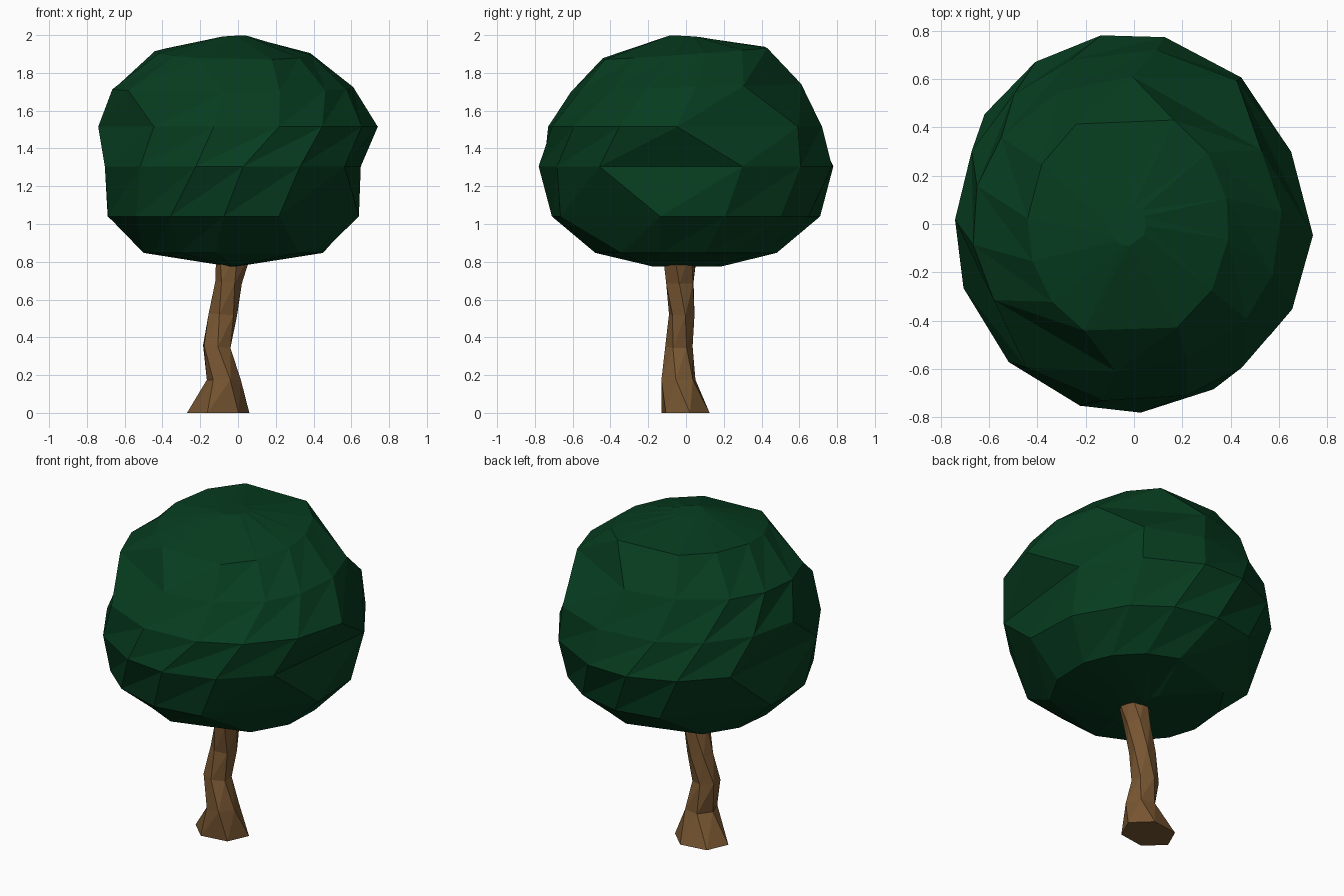
import bpy, bmesh, math

if "Cube" in bpy.data.objects:
    bpy.data.objects.remove(bpy.data.objects["Cube"])


def material(name, rgb):
    m = bpy.data.materials.new(name)
    m.diffuse_color = (*rgb, 1)
    m.use_nodes = True
    m.node_tree.nodes["Principled BSDF"].inputs["Base Color"].default_value = m.diffuse_color
    return m


def ring(bm, angles, turn, z, x0, x1, y0, y1, sx=0, sy=0):
    """Section turned and fitted to the extents, optionally sloped along x and y."""
    a = [math.radians(t + turn) for t in angles]
    c, s = [math.cos(t) for t in a], [math.sin(t) for t in a]

    def fit(v, lo, hi):
        return [lo + (hi - lo) * (k - min(v)) / (max(v) - min(v)) for k in v]
    return [bm.verts.new((x, y, z + sx * x + sy * y))
            for x, y in zip(fit(c, x0, x1), fit(s, y0, y1))]


def twisted_loft(name, angles, turn, twist, rows, mat):
    """Skin stacked, twisted rings with triangles whose long edges all lean one way."""
    bm = bmesh.new()
    rings = [ring(bm, angles, turn + twist * k, *row) for k, row in enumerate(rows)]
    n = len(angles)
    for lo, hi in zip(rings, rings[1:]):
        for i in range(n):
            j = (i + 1) % n
            bm.faces.new((lo[i], lo[j], hi[i]))
            bm.faces.new((lo[j], hi[j], hi[i]))
    bm.faces.new(rings[0][::-1])
    bm.faces.new(rings[-1])
    bmesh.ops.recalc_face_normals(bm, faces=bm.faces[:])
    me = bpy.data.meshes.new(name)
    bm.to_mesh(me)
    bm.free()
    me.materials.append(mat)
    ob = bpy.data.objects.new(name, me)
    bpy.context.collection.objects.link(ob)
    return ob


bark = material("bark_brown", (0.19, 0.095, 0.032))
leaf = material("leaf_green", (0.002, 0.046, 0.014))

# Trunk: flared foot, slight bend, z then x and y extents
twisted_loft("trunk", range(0, 360, 60), 10, 42, [
    (0.00, -0.27, 0.06, -0.13, 0.125),
    (0.175, -0.165, 0.015, -0.13, 0.05),
    (0.34, -0.185, -0.04, -0.11, 0.035, -0.1),
    (0.515, -0.155, -0.005, -0.09, 0.045, -0.08),
    (0.685, -0.12, 0.02, -0.105, 0.04, -0.1),
    (0.86, -0.115, 0.075, -0.125, 0.06),
], bark)

# Foliage: uneven section, turned 33 degrees at each level
section = (-160, -133, -106, -86, -61, -36, 22, 50, 78, 99, 122, 145)
twisted_loft("foliage", section, -99, 33, [
    (0.776, -0.05, 0.0, -0.18, 0.19),
    (0.847, -0.50, 0.45, -0.48, 0.48),
    (1.04, -0.69, 0.64, -0.71, 0.71),
    (1.305, -0.705, 0.65, -0.78, 0.78),
    (1.515, -0.74, 0.74, -0.73, 0.72),
    (1.72, -0.665, 0.61, -0.61, 0.61, 0.005, 0.035),
    (1.905, -0.44, 0.39, -0.44, 0.43, -0.02, 0.07),
    (1.993, -0.10, 0.05, -0.09, 0.08, 0.05, -0.05),
], leaf)
